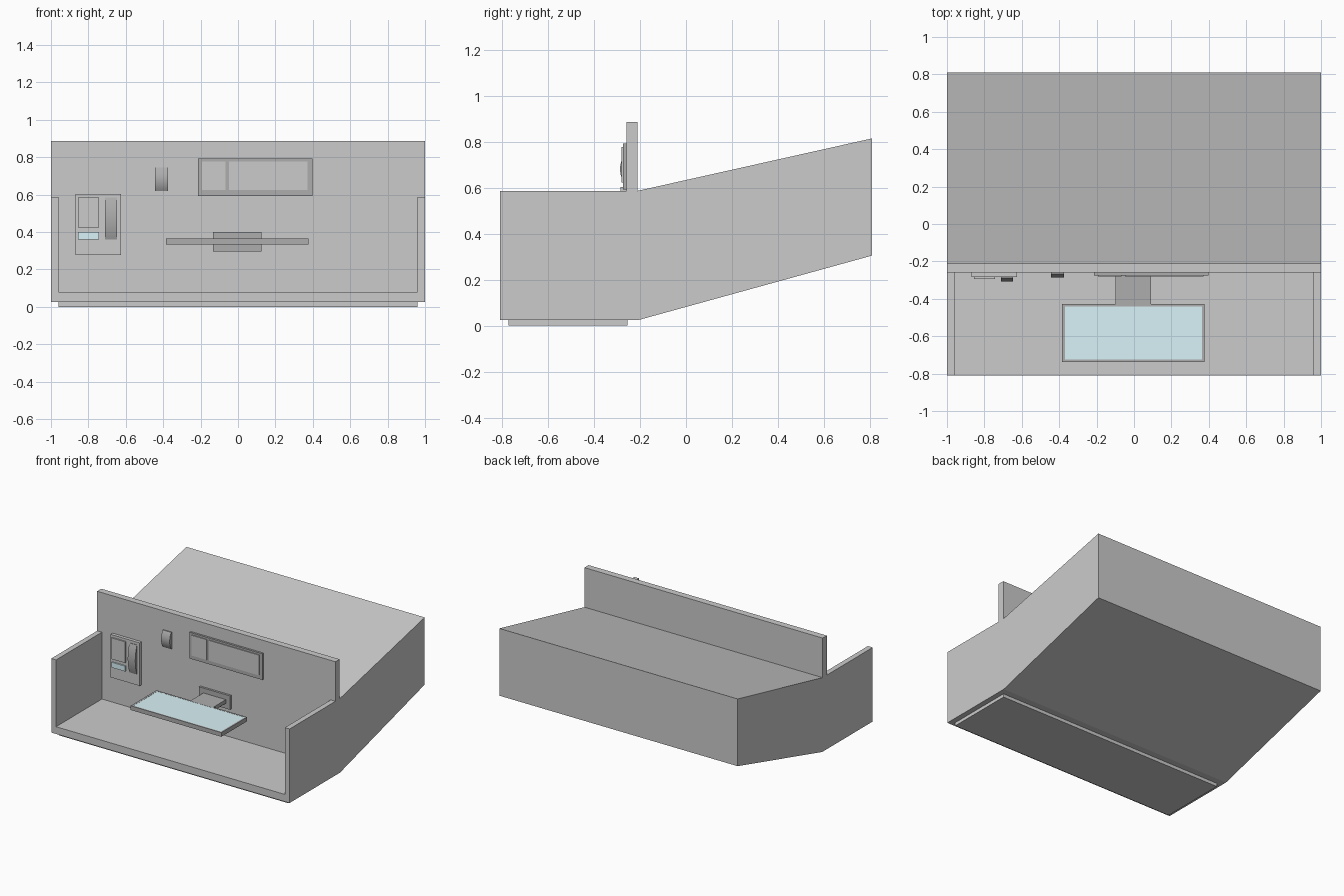
import bpy, bmesh, math

if "Cube" in bpy.data.objects:
    bpy.data.objects.remove(bpy.data.objects["Cube"])


def material(name, color):
    m = bpy.data.materials.new(name)
    m.diffuse_color = (*color, 1)
    m.use_nodes = True
    m.node_tree.nodes["Principled BSDF"].inputs["Base Color"].default_value = m.diffuse_color
    return m


dark = material("dark_grey", (0.42, 0.42, 0.42))
mid = material("mid_grey", (0.58, 0.58, 0.58))
glass = material("pale_glass", (0.70, 0.90, 0.95))


def prism(name, profile, x0, x1, mat=None):
    """Extrude a (y, z) profile along x."""
    bm = bmesh.new()
    face = bm.faces.new([bm.verts.new((x0, y, z)) for y, z in profile])
    out = bmesh.ops.extrude_face_region(bm, geom=[face])
    verts = [v for v in out["geom"] if isinstance(v, bmesh.types.BMVert)]
    bmesh.ops.translate(bm, verts=verts, vec=(x1 - x0, 0, 0))
    bmesh.ops.recalc_face_normals(bm, faces=bm.faces)
    me = bpy.data.meshes.new(name)
    bm.to_mesh(me)
    bm.free()
    ob = bpy.data.objects.new(name, me)
    bpy.context.collection.objects.link(ob)
    if mat:
        me.materials.append(mat)
    return ob


def box(name, x, y, z, mat=None):
    return prism(name, [(y[0], z[0]), (y[1], z[0]), (y[1], z[1]), (y[0], z[1])], *x, mat)


def rocker(name, x, z, y_back, y_edge, depth, mat):
    """Button whose front bulges in a shallow arc."""
    n = 14
    arc = []
    for i in range(n + 1):
        t = i / n
        arc.append((y_edge - depth * (1 - (2 * t - 1) ** 2), z[0] + (z[1] - z[0]) * t))
    ob = prism(name, [(y_back, z[1]), (y_back, z[0])] + arc, *x, mat)
    bpy.context.view_layer.objects.active = ob
    ob.select_set(True)
    bpy.ops.object.shade_smooth_by_angle(angle=math.radians(30))
    ob.select_set(False)


def cut(ob, x, y, z):
    """Subtract a box and discard the cutter."""
    cutter = box("cutter", x, y, z)
    cutter.hide_render = True
    mod = ob.modifiers.new("cut", 'BOOLEAN')
    mod.operation, mod.solver, mod.object = 'DIFFERENCE', 'EXACT', cutter
    bpy.context.view_layer.objects.active = ob
    bpy.ops.object.modifier_apply(modifier=mod.name)
    bpy.data.objects.remove(cutter)


WALL = -0.26

# Housing: sloped rear, upright panel and open front bay
housing = prism("housing", [(-0.81, 0.025), (-0.205, 0.025), (0.81, 0.305), (0.81, 0.815),
                            (-0.21, 0.587), (-0.21, 0.887), (WALL, 0.887),
                            (WALL, 0.587), (-0.81, 0.587)], -1, 1)
cut(housing, (-0.96, 0.96), (-0.9, WALL), (0.08, 1.0))

# Foot slab under the bay
box("foot_slab", (-0.96, 0.96), (-0.773, -0.255), (0, 0.027))

# Shelf with glass top, arm and wall mount
shelf = box("shelf", (-0.385, 0.376), (-0.737, -0.428), (0.333, 0.365), dark)
cut(shelf, (-0.37, 0.364), (-0.725, -0.44), (0.361, 0.4))
box("shelf_glass", (-0.37, 0.364), (-0.725, -0.44), (0.358, 0.364), glass)
box("shelf_arm", (-0.098, 0.092), (-0.43, -0.265), (0.335, 0.363), dark)
box("wall_mount", (-0.134, 0.126), (-0.276, WALL + 0.005), (0.295, 0.40), dark)

# Display unit with two panes
box("display_frame", (-0.214, 0.397), (-0.275, WALL + 0.005), (0.593, 0.792), dark)
for name, x in (("small_pane", (-0.193, -0.067)), ("large_pane", (-0.047, 0.372))):
    box(name, x, (-0.281, -0.27), (0.623, 0.777), mid)

# Small button beside the display
rocker("button", (-0.445, -0.373), (0.618, 0.745), WALL + 0.005, -0.268, 0.019, dark)

# Control box with panes and rocker switch
box("control_box", (-0.87, -0.626), (-0.284, WALL + 0.005), (0.278, 0.604))
box("control_pane", (-0.856, -0.742), (-0.294, -0.28), (0.424, 0.585), mid)
box("control_light", (-0.856, -0.742), (-0.294, -0.28), (0.36, 0.40), glass)
rocker("switch", (-0.71, -0.647), (0.36, 0.583), -0.28, -0.288, 0.02, dark)
